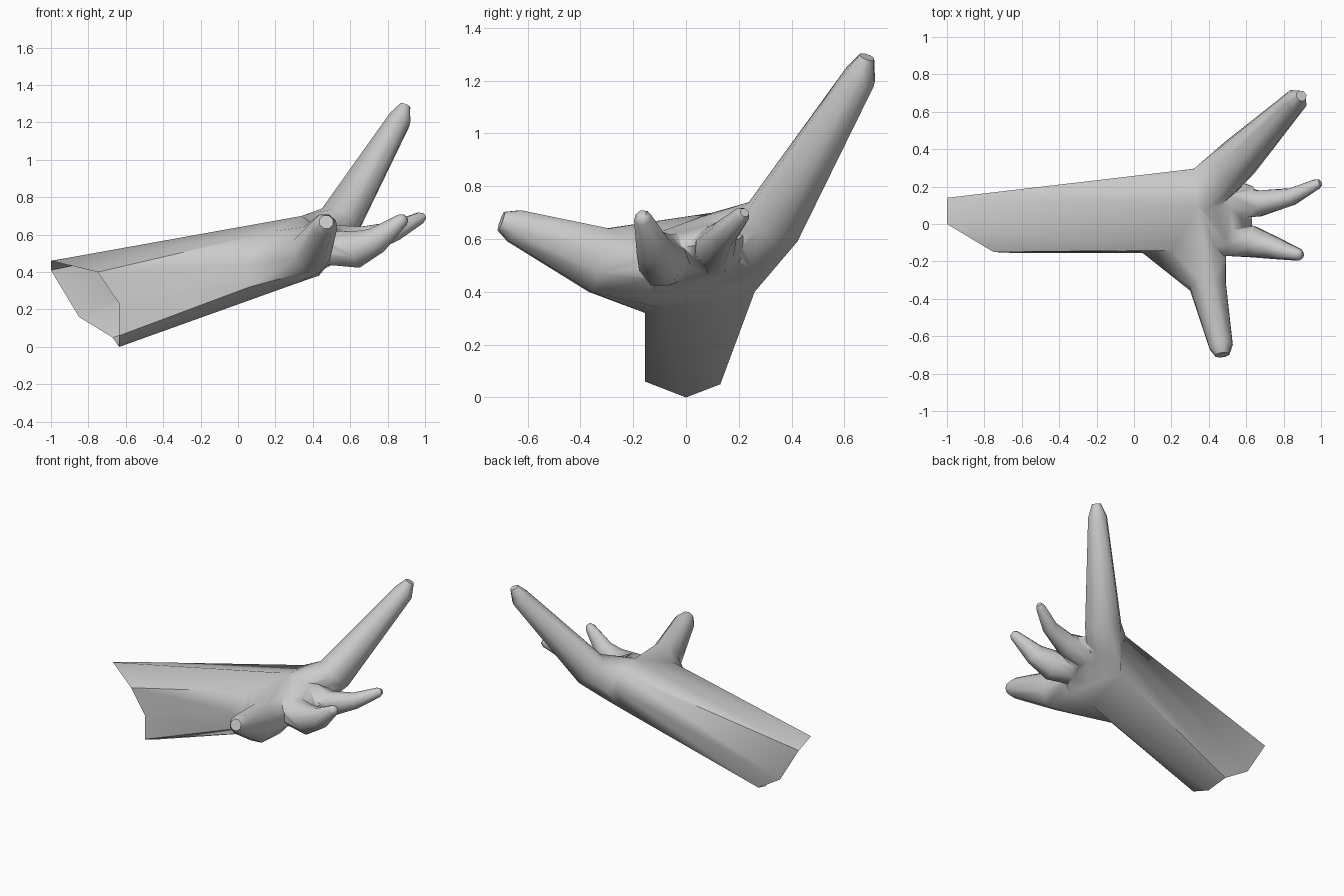
import bpy, bmesh, math
from mathutils import Vector

if "Cube" in bpy.data.objects:
    bpy.data.objects.remove(bpy.data.objects["Cube"])

# Open end of the arm and the matching wrist outline
END = [(-1, 0, .46), (-.75, -.15, .40), (-.635, -.155, .23), (-.635, -.155, .06),
       (-.635, 0, 0), (-.67, .13, .05), (-.85, .14, .16), (-1, .14, .41)]
WRIST = [(.34, .10, .70), (.2, -.14, .62), (.04, -.15, .44), (.06, -.155, .32),
         (.30, -.08, .335), (.33, .26, .40), (.35, .30, .55), (.32, .295, .68)]


def make_object(name, bm):
    bmesh.ops.recalc_face_normals(bm, faces=bm.faces)
    mesh = bpy.data.meshes.new(name)
    bm.to_mesh(mesh)
    bm.free()
    ob = bpy.data.objects.new(name, mesh)
    bpy.context.collection.objects.link(ob)
    return ob


def loft(name, rings):
    bm = bmesh.new()
    vs = [[bm.verts.new(p) for p in r] for r in rings]
    n = len(rings[0])
    for a, b in zip(vs, vs[1:]):
        for i in range(n):
            j = (i + 1) % n
            bm.faces.new((a[i], a[j], b[j], b[i]))
    caps = [bm.faces.new(vs[0]), bm.faces.new(vs[-1])]
    bmesh.ops.triangulate(bm, faces=caps)
    return make_object(name, bm)


def hull(name, points):
    bm = bmesh.new()
    for p in points:
        bm.verts.new(p)
    res = bmesh.ops.convex_hull(bm, input=bm.verts[:])
    loose = [v for v in bm.verts if not v.link_faces]
    bmesh.ops.delete(bm, geom=loose, context='VERTS')
    return make_object(name, bm)


def finger_rings(path, n=8):
    """Rings across a path of (x, y, z, half width, half height)."""
    pts = [Vector(p[:3]) for p in path]
    rings = []
    for i, p in enumerate(path):
        t = (pts[min(i + 1, len(pts) - 1)] - pts[max(i - 1, 0)]).normalized()
        side = t.cross(Vector((0, 0, 1))).normalized()
        up = side.cross(t)
        rings.append([pts[i] + side * p[3] * math.cos(2 * math.pi * (k + .5) / n)
                      + up * p[4] * math.sin(2 * math.pi * (k + .5) / n) for k in range(n)])
    return rings


# Finger paths, from inside the palm to the tip
thumb = finger_rings([(.45, .24, .57, .12, .12), (.54, .33, .665, .125, .12),
                      (.865, .66, 1.215, .065, .065), (.895, .685, 1.29, .03, .03)])
side_finger = finger_rings([(.39, -.12, .50, .11, .13), (.395, -.33, .52, .105, .135),
                            (.465, -.65, .65, .068, .068), (.472, -.70, .668, .04, .04)])
back_finger = finger_rings([(.52, .12, .56, .10, .10), (.67, .11, .565, .075, .085),
                            (.84, .145, .62, .05, .055), (.975, .212, .69, .03, .033),
                            (.995, .222, .70, .018, .018)])
front_finger = finger_rings([(.50, -.07, .53, .11, .10), (.63, -.095, .52, .09, .105),
                             (.74, -.125, .57, .065, .075), (.88, -.164, .68, .034, .036),
                             (.897, -.17, .692, .02, .02)])

# Arm, fingers and the palm webs between them
hand = loft("arm_and_hand", [END, WRIST])
parts = [
    hull("thumb_web", WRIST + thumb[0] + thumb[1]),
    hull("side_web", WRIST + side_finger[0] + side_finger[1]),
    hull("palm", WRIST + back_finger[0] + front_finger[0]
         + [(.64, .2, .60), (.63, -.01, .57)]),
    loft("thumb", thumb), loft("side_finger", side_finger),
    loft("back_finger", back_finger), loft("front_finger", front_finger)]

# Merge into one skin
for part in parts:
    mod = hand.modifiers.new("join", 'BOOLEAN')
    mod.operation = 'UNION'
    mod.solver = 'EXACT'
    mod.object = part
dg = bpy.context.evaluated_depsgraph_get()
skin = bpy.data.meshes.new_from_object(hand.evaluated_get(dg))
hand.modifiers.clear()
hand.data = skin
for part in parts:
    bpy.data.objects.remove(part)

# Open the sleeve end
bm = bmesh.new()
bm.from_mesh(skin)
cap = [f for f in bm.faces if all(v.co.x < -.6 for v in f.verts)]
bmesh.ops.delete(bm, geom=cap, context='FACES')
bmesh.ops.remove_doubles(bm, verts=bm.verts, dist=.004)
bm.to_mesh(skin)
bm.free()

bpy.context.view_layer.objects.active = hand
hand.select_set(True)
bpy.ops.object.shade_smooth_by_angle(angle=math.radians(60))
